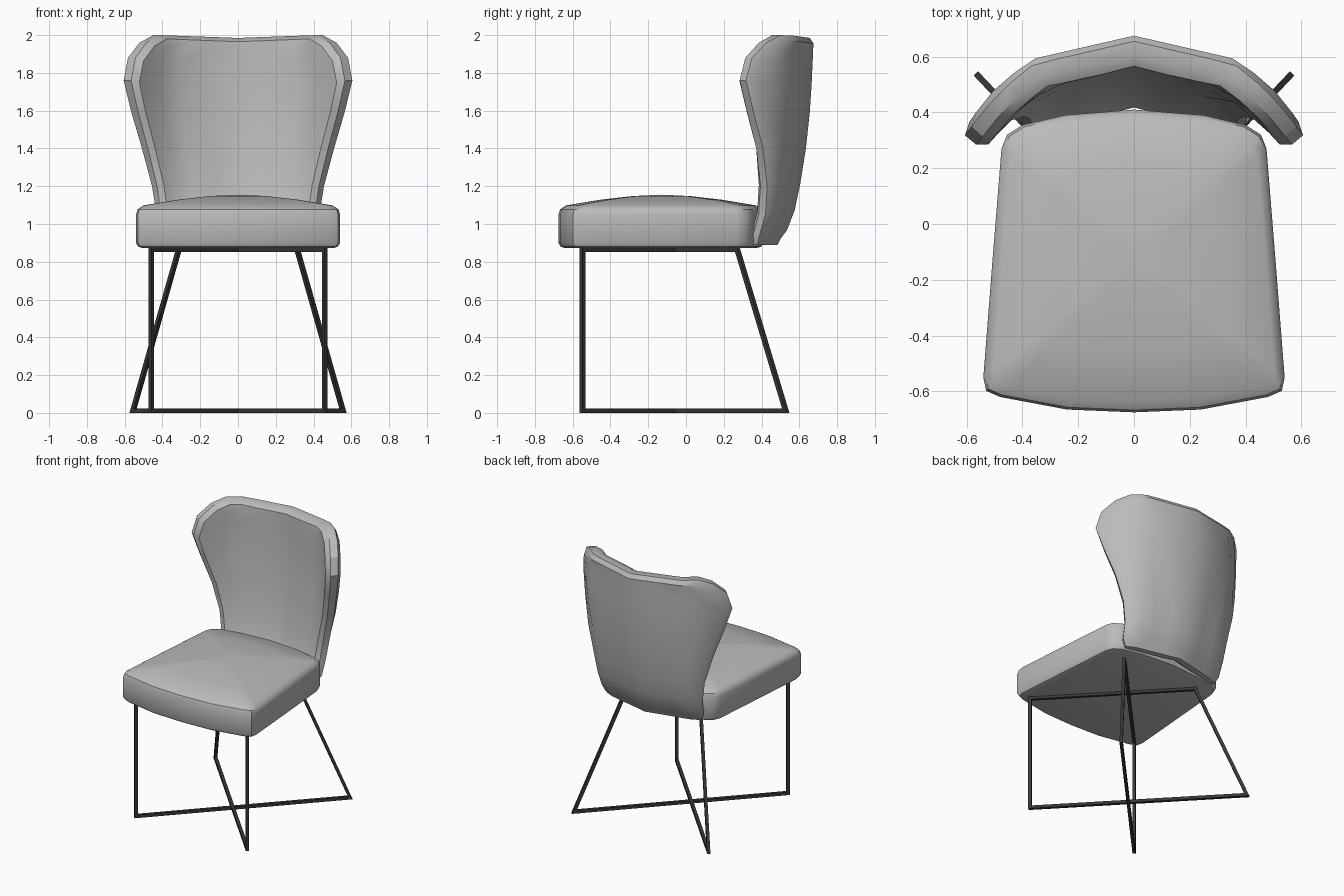
import bpy
import bmesh
import math
from mathutils import Vector

cube = bpy.data.objects.get("Cube")
if cube:
    bpy.data.objects.remove(cube, do_unlink=True)


def material(name, value, rough):
    m = bpy.data.materials.new(name)
    m.use_nodes = True
    col = (value, value, value, 1)
    m.diffuse_color = col
    bsdf = m.node_tree.nodes["Principled BSDF"]
    bsdf.inputs["Base Color"].default_value = col
    bsdf.inputs["Roughness"].default_value = rough
    return m


fabric = material("grey fabric", 0.5, 0.8)
metal = material("dark metal", 0.04, 0.5)


def finish(bm, name, mat, angle=None):
    bmesh.ops.recalc_face_normals(bm, faces=bm.faces)
    mesh = bpy.data.meshes.new(name)
    bm.to_mesh(mesh)
    bm.free()
    mesh.materials.append(mat)
    ob = bpy.data.objects.new(name, mesh)
    bpy.context.collection.objects.link(ob)
    if angle:
        bpy.ops.object.select_all(action="DESELECT")
        ob.select_set(True)
        bpy.context.view_layer.objects.active = ob
        bpy.ops.object.shade_smooth_by_angle(angle=math.radians(angle))
    return ob


def bridge(bm, a, b):
    for i in range(len(a)):
        j = (i + 1) % len(a)
        bm.faces.new((a[i], a[j], b[j], b[i]))


def interp(table, x):
    for (x0, y0), (x1, y1) in zip(table, table[1:]):
        if x <= x1:
            break
    return y0 + (y1 - y0) * (x - x0) / (x1 - x0)


# Seat cushion: tapered outline stacked in rings up to a soft crown
half = [(0.24, -0.665), (0.48, -0.62), (0.53, -0.598), (0.54, -0.55), (0.508, -0.14),
        (0.475, 0.27), (0.455, 0.32), (0.40, 0.355), (0.25, 0.39)]
outline = [(0, -0.675)] + half + [(0, 0.41)] + [(-x, y) for x, y in reversed(half)]
mid_y = -0.13
bm = bmesh.new()
rings = []
for z, s in [(0.872, 0.93), (0.88, 0.98), (0.9, 1), (1.05, 1), (1.078, 0.985),
             (1.098, 0.93), (1.128, 0.6), (1.148, 0.28)]:
    rings.append([bm.verts.new((x * s, mid_y + (y - mid_y) * s, z)) for x, y in outline])
for lower, upper in zip(rings, rings[1:]):
    bridge(bm, lower, upper)
bm.faces.new(rings[0])
apex = bm.verts.new((0, mid_y, 1.155))
for i, v in enumerate(rings[-1]):
    bm.faces.new((v, rings[-1][(i + 1) % len(outline)], apex))
finish(bm, "seat_cushion", fabric, 40)

# Backrest: winged shell; each row is (height, half width, rear depth at centre)
rows = [(0.89, 0.40, 0.50), (0.94, 0.43, 0.535), (1.05, 0.44, 0.575), (1.2, 0.465, 0.605),
        (1.4, 0.52, 0.635), (1.6, 0.58, 0.655), (1.76, 0.62, 0.665), (1.88, 0.597, 0.67),
        (1.96, 0.535, 0.673), (2.0, 0.46, 0.675)]
columns = [-1, -0.82, -0.62, -0.31, 0, 0.31, 0.62, 0.82, 1]
sweep = [(0, 0), (0.37, 0.085), (0.5, 0.19), (0.62, 0.335)]
lean = [(0, 0), (0.37, 0.5), (0.62, 0.87)]


def shell_point(row, u, thick, inset):
    z, w, rear = row
    x = abs(u) * (w - inset)
    a = interp(lean, x)
    rise = (z - 0.89) / 1.11
    t = thick * (0.75 + 0.25 * rise)
    zz = 1.45 + (z - 1.45) * (1 - inset / 0.55) - 0.015 * (1 - abs(u)) * rise ** 4
    return (math.copysign(x - t * math.sin(a), u) if u else 0,
            rear - interp(sweep, x) - t * math.cos(a), zz)


bm = bmesh.new()
borders = []
layers = [(0, 0.03), (0.02, 0), (0.075, 0), (0.11, 0.02)]
for k, (thick, inset) in enumerate(layers):
    grid = [[bm.verts.new(shell_point(r, u, thick, inset)) for u in columns] for r in rows]
    if k in (0, len(layers) - 1):
        for lo, hi in zip(grid, grid[1:]):
            for i in range(len(columns) - 1):
                bm.faces.new((lo[i], lo[i + 1], hi[i + 1], hi[i]))
    borders.append(grid[0] + [r[-1] for r in grid[1:-1]] + grid[-1][::-1]
                   + [r[0] for r in grid[-2:0:-1]])
for a, b in zip(borders, borders[1:]):
    bridge(bm, a, b)
bmesh.ops.delete(bm, geom=[v for v in bm.verts if not v.link_faces], context="VERTS")
finish(bm, "backrest", fabric, 32)

# Legs: two crossing mitred square-bar loops
bar = 0.022
for side, name in ((1, "leg_frame_left_front"), (-1, "leg_frame_right_front")):
    start = Vector((0.467 * side, -0.555, 0))
    run = Vector((-0.567 * side, 0.54, 0)) - start
    length = run.length
    along = run.normalized()
    across = Vector((-along.y, along.x, 0)) * bar / 2
    loop = [Vector(p) for p in ((0, 0), (length, 0), (length * 0.76, 0.875), (0, 0.875))]
    inner = []
    for i, p in enumerate(loop):
        a = (loop[i - 1] - p).normalized()
        b = (loop[(i + 1) % 4] - p).normalized()
        inner.append(p + (a + b) * bar / abs(a.cross(b)))
    bm = bmesh.new()
    rims = []
    for pts, off in ((loop, -across), (loop, across), (inner, across), (inner, -across)):
        rims.append([bm.verts.new(start + along * p.x + Vector((0, 0, p.y)) + off) for p in pts])
    for i in range(4):
        bridge(bm, rims[i], rims[(i + 1) % 4])
    finish(bm, name, metal)
